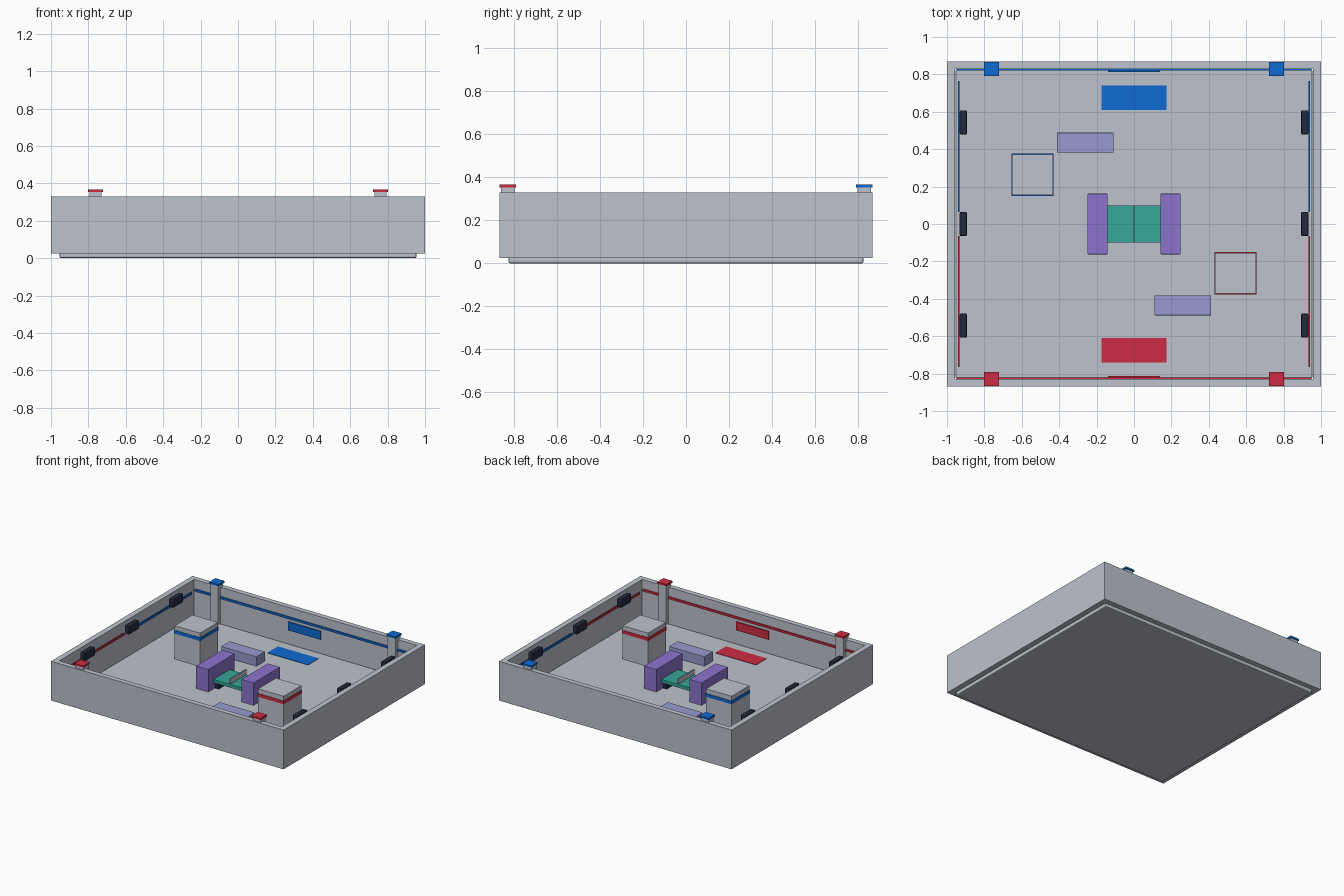
import bpy
import bmesh

old = bpy.data.objects.get("Cube")
if old:
    bpy.data.objects.remove(old, do_unlink=True)


def linear(c):
    c /= 255
    return c / 12.92 if c <= 0.04045 else ((c + 0.055) / 1.055) ** 2.4


def material(name, *rgb):
    m = bpy.data.materials.new(name)
    m.use_nodes = True
    color = [linear(c) for c in rgb] + [1]
    m.diffuse_color = color
    m.node_tree.nodes["Principled BSDF"].inputs["Base Color"].default_value = color
    return m


GREY = material("light grey", 189, 194, 204)
RED = material("red", 206, 43, 68)
BLUE = material("blue", 15, 106, 210)
PURPLE = material("purple", 140, 116, 206)
LAVENDER = material("lavender", 151, 155, 208)
TEAL = material("teal", 54, 168, 152)
NAVY = material("dark navy", 34, 42, 60)


def finish(name, bm, mat):
    mesh = bpy.data.meshes.new(name)
    bm.to_mesh(mesh)
    bm.free()
    mesh.materials.append(mat)
    obj = bpy.data.objects.new(name, mesh)
    bpy.context.collection.objects.link(obj)
    return obj


def box(name, mat, x, y, z, bevel=0):
    """Box spanning the given (low, high) ranges."""
    bm = bmesh.new()
    bmesh.ops.create_cube(bm, size=1)
    for v in bm.verts:
        v.co = [sum(r) / 2 + c * abs(r[1] - r[0]) for r, c in zip((x, y, z), v.co)]
    if bevel:
        bmesh.ops.bevel(bm, geom=bm.edges[:], offset=bevel, segments=2,
                        profile=0.5, affect='EDGES')
    return finish(name, bm, mat)


def frame(name, mat, x, y, z, inset_x, inset_y):
    """Rectangular ring with an open middle."""
    bm = bmesh.new()
    loops = []
    for h in z:
        for ix, iy in ((0, 0), (inset_x, inset_y)):
            loops.append([bm.verts.new(p) for p in (
                (x[0] + ix, y[0] + iy, h), (x[1] - ix, y[0] + iy, h),
                (x[1] - ix, y[1] - iy, h), (x[0] + ix, y[1] - iy, h))])
    low_out, low_in, top_out, top_in = loops
    for a, b in ((low_out, top_out), (top_out, top_in), (top_in, low_in), (low_in, low_out)):
        for i in range(4):
            j = (i + 1) % 4
            bm.faces.new((a[i], a[j], b[j], b[i]))
    bmesh.ops.recalc_face_normals(bm, faces=bm.faces)
    return finish(name, bm, mat)


def around(c, half):
    return (c - half, c + half)


# Arena shell
FLOOR = 0.05
box("floor_slab", GREY, (-0.954, 0.954), (-0.825, 0.825), (0, FLOOR), 0.008)
frame("perimeter_wall", GREY, (-1, 1), (-0.868, 0.868), (0.025, 0.33), 0.043, 0.04)

# Each half repeats, turned half a turn, in its own colour
for half, mat, s in (("back", BLUE, 1), ("front", RED, -1)):
    def part(name, m, x, y, z, bevel=0):
        return box(half + "_" + name, m, sorted(s * v for v in x),
                   sorted(s * v for v in y), z, bevel)

    # Spawn pad, wall sign and wall stripes
    part("floor_pad", mat, (-0.175, 0.175), (0.61, 0.74), (FLOOR - 0.004, FLOOR + 0.003))
    part("wall_sign", mat, (-0.14, 0.14), (0.812, 0.82), (0.16, 0.225))
    part("end_stripe", mat, (-0.95, 0.95), (0.82, 0.829), (0.243, 0.26))
    for side, d in (("left", 1), ("right", -1)):
        part(side + "_side_stripe", mat, (d * 0.932, d * 0.94), (0.065, 0.765), (0.243, 0.26))
        # Corner posts with coloured caps
        part(side + "_post", GREY, around(d * 0.762, 0.033), around(0.828, 0.031), (FLOOR, 0.353))
        part(side + "_post_cap", mat, around(d * 0.762, 0.039), around(0.828, 0.038), (0.353, 0.367))

    # Tower with coloured band
    part("tower", GREY, around(-0.543, 0.109), around(0.263, 0.109), (FLOOR, 0.31))
    frame(half + "_tower_band", mat, around(s * -0.543, 0.113), around(s * 0.263, 0.113),
          (0.25, 0.275), 0.006, 0.006)

    # Low cover block
    part("cover_block", LAVENDER, (-0.413, -0.11), (0.383, 0.488), (FLOOR, 0.125), 0.002)

    # Central side block and bridge support
    part("centre_block", PURPLE, (-0.248, -0.142), (-0.162, 0.162), (FLOOR, 0.226), 0.002)
    part("bridge_support", NAVY, (-0.142, -0.11), (-0.08, 0.08), (FLOOR, 0.1))

# Central bridge and its divider
box("bridge_deck", TEAL, (-0.142, 0.142), (-0.1, 0.1), (0.1, 0.125))
box("bridge_divider", GREY, (-0.003, 0.003), (-0.1, 0.1), (0.125, 0.168))

# Wall lamps along both sides
for side, d in (("left", 1), ("right", -1)):
    for i, y in enumerate((-0.543, 0, 0.543)):
        box(f"{side}_wall_lamp_{i + 1}", NAVY, sorted((d * 0.893, d * 0.932)),
            around(y, 0.065), (0.255, 0.322), 0.008)
